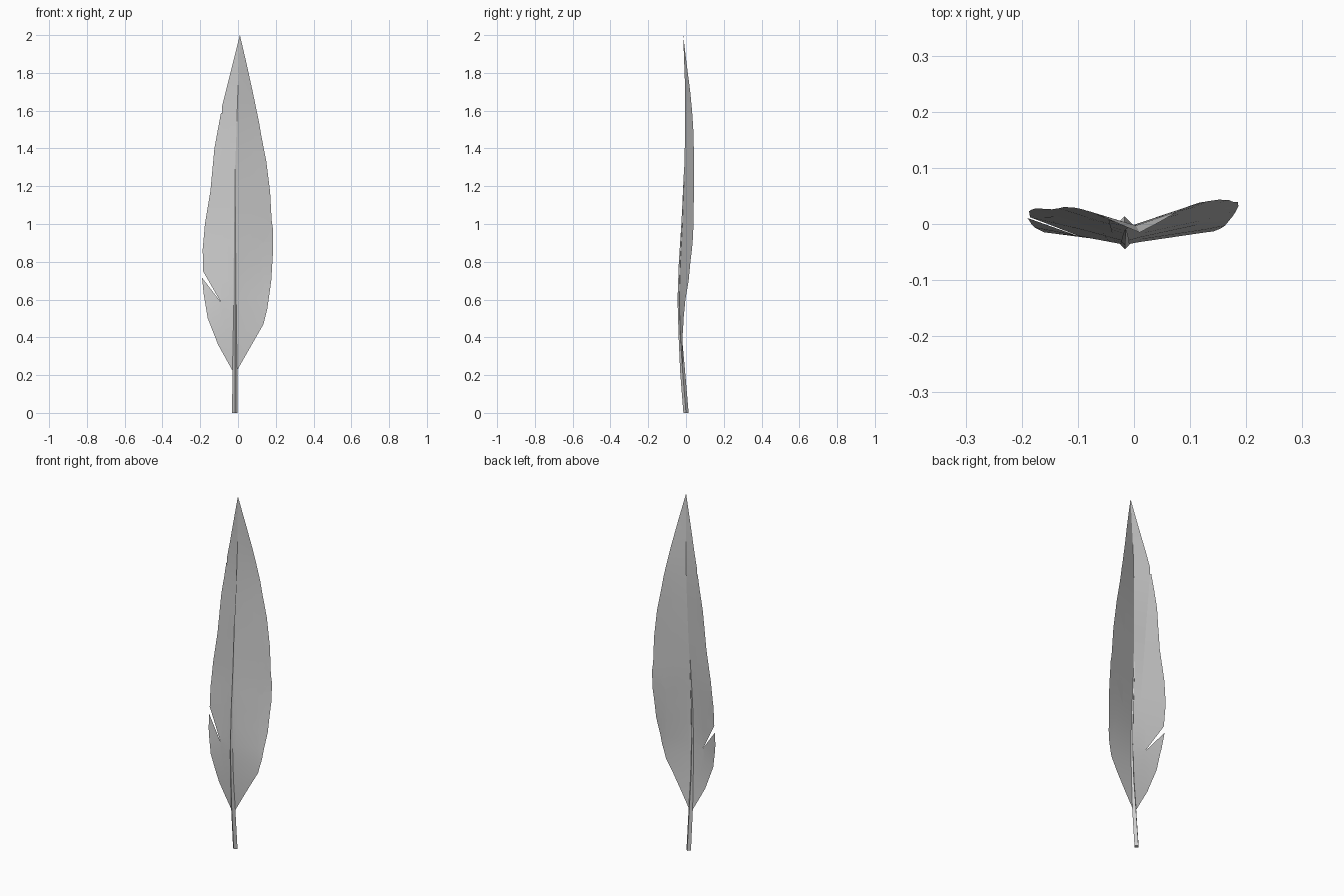
import bpy, bmesh
from mathutils import Vector

cube = bpy.data.objects.get("Cube")
if cube:
    bpy.data.objects.remove(cube)


def flat_material(name, rgb):
    mat = bpy.data.materials.new(name)
    mat.use_nodes = True
    mat.diffuse_color = (*rgb, 1)
    mat.node_tree.nodes["Principled BSDF"].inputs["Base Color"].default_value = (*rgb, 1)
    return mat


def sample(curve, z):
    """Interpolate a list of (z, value) pairs."""
    for (z0, a), (z1, b) in zip(curve, curve[1:]):
        if z <= z1:
            return a + (b - a) * max(0, z - z0) / (z1 - z0)
    return curve[-1][1]


def finish(bm, name, mat):
    mesh = bpy.data.meshes.new(name)
    bm.to_mesh(mesh)
    bm.free()
    mesh.materials.append(mat)
    obj = bpy.data.objects.new(name, mesh)
    bpy.context.collection.objects.link(obj)
    bpy.ops.object.select_all(action='DESELECT')
    bpy.context.view_layer.objects.active = obj
    obj.select_set(True)
    bpy.ops.object.shade_smooth_by_angle(angle=0.6)
    return obj


grey = flat_material("feather grey", (0.6, 0.6, 0.6))

# Spine position and the slope of the vane away from it, by height
SPINE_X = [(0, -.017), (1.3, -.015), (2, .01)]
SPINE_Y = [(0, 0), (.22, -.018), (.4, -.03), (.6, -.037), (.8, -.031),
           (1, -.02), (1.2, -.012), (1.5, -.004), (1.7, -.004), (2, -.015)]
SLOPE = [(.22, .05), (.5, .13), (.7, .25), (.9, .3), (1.2, .3), (1.6, .35), (2, .3)]

# Outer edges of the two vane halves from tip to base, with the split barbs
RIGHT_EDGE = [(-.085, 1.62), (-.045, 1.52), (-.09, 1.59), (-.125, 1.4),
              (-.14, 1.24), (-.08, 1.11), (-.145, 1.18), (-.175, 1),
              (-.187, .865), (-.185, .75), (-.09, .585), (-.19, .715),
              (-.182, .63), (-.16, .5), (-.105, .36), (-.03, .225)]
LEFT_EDGE = [(.045, 1.85), (.08, 1.69), (.113, 1.53), (.143, 1.35), (.07, 1.2),
             (.15, 1.33), (.17, 1.17), (.178, 1.02), (.07, .8), (.185, .975),
             (.186, .865), (.176, .7), (.155, .55), (.135, .47), (-.005, .225)]

# Vane: fill each half flat, slice it by height, then bend it
bm = bmesh.new()
for edge in (RIGHT_EDGE, LEFT_EDGE):
    spine = [(sample(SPINE_X, z), z) for z in (.22, 1.3, 2)]
    verts = [bm.verts.new((x, 0, z)) for x, z in spine + edge]
    bm.faces.new(verts)
bmesh.ops.triangulate(bm, faces=bm.faces[:], ngon_method='EAR_CLIP')
for i in range(3, 20):
    bmesh.ops.bisect_plane(bm, geom=bm.verts[:] + bm.edges[:] + bm.faces[:],
                           plane_co=(0, 0, i * .1), plane_no=(0, 0, 1))
bmesh.ops.remove_doubles(bm, verts=bm.verts[:], dist=.0005)
for v in bm.verts:
    away = abs(v.co.x - sample(SPINE_X, v.co.z))
    v.co.y = sample(SPINE_Y, v.co.z) + sample(SLOPE, v.co.z) * away
bmesh.ops.recalc_face_normals(bm, faces=bm.faces[:])
if sum((f.normal.y * f.calc_area() for f in bm.faces)) > 0:
    bmesh.ops.reverse_faces(bm, faces=bm.faces[:])
finish(bm, "vane", grey)

# Quill: tapering diamond section along the spine
RADIUS = [(0, .014), (.25, .013), (.4, .009), (.8, .007), (1.29, .001)]
bm = bmesh.new()
rings = []
for z in (0, .22, .4, .6, .8, 1, 1.29):
    centre = Vector((sample(SPINE_X, z), sample(SPINE_Y, z), z))
    r = sample(RADIUS, z)
    rings.append([bm.verts.new(centre + Vector((dx * r, dy * r, 0)))
                  for dx, dy in ((1, 0), (0, 1), (-1, 0), (0, -1))])
for low, high in zip(rings, rings[1:]):
    for i in range(4):
        j = (i + 1) % 4
        bm.faces.new((low[i], low[j], high[j], high[i]))
bm.faces.new(rings[0][::-1])
bm.faces.new(rings[-1])
finish(bm, "quill", grey)
